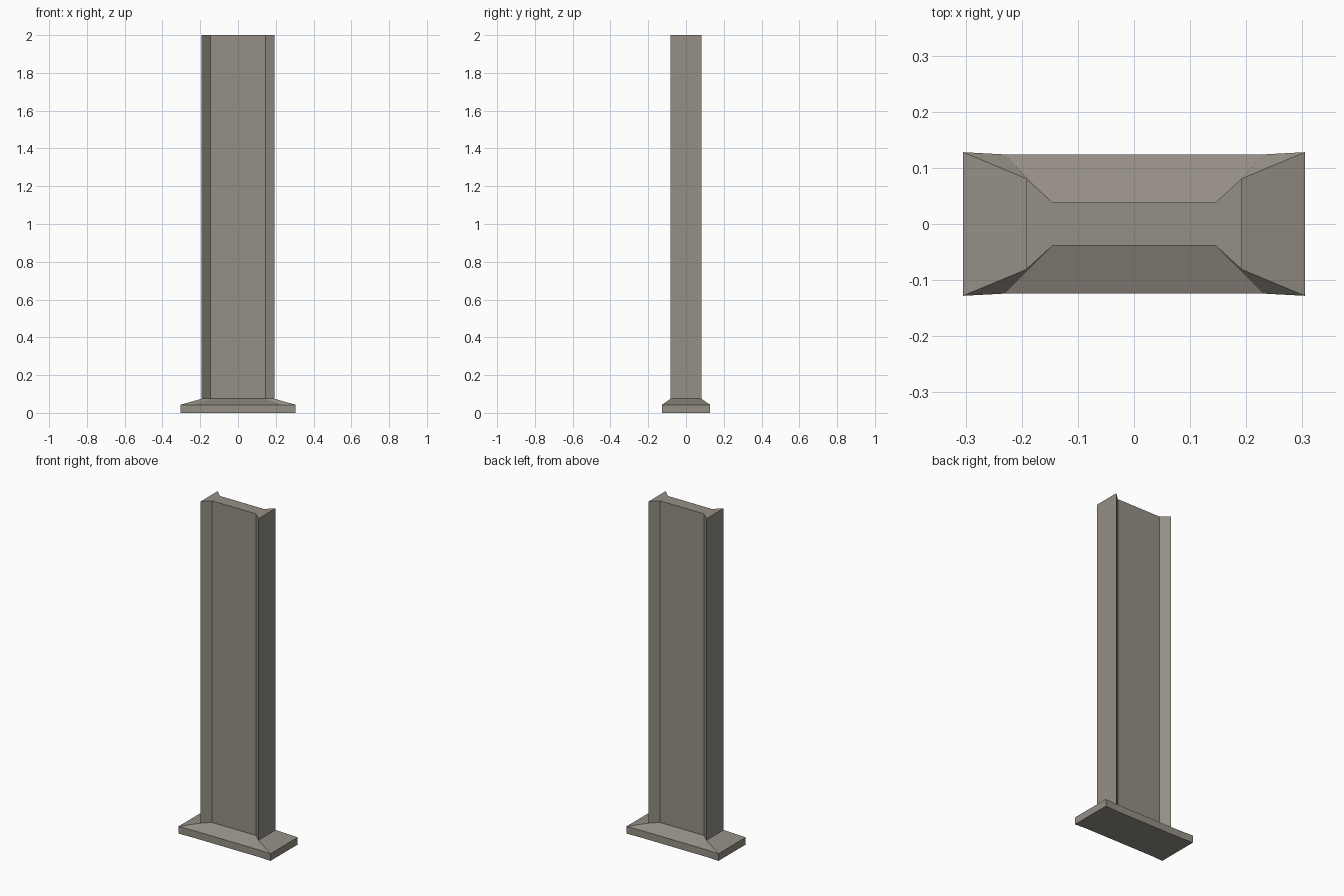
import bpy, bmesh

if "Cube" in bpy.data.objects:
    bpy.data.objects.remove(bpy.data.objects["Cube"])

stone = bpy.data.materials.new("warm grey stone")
stone.diffuse_color = (0.30, 0.275, 0.235, 1)
stone.use_nodes = True
stone.node_tree.nodes["Principled BSDF"].inputs["Base Color"].default_value = stone.diffuse_color


def outline(ox, oy, ix, iy):
    """Eight-point I-shaped outline: outer corners and recessed inner corners."""
    return [(-ox, -oy), (-ix, -iy), (ix, -iy), (ox, -oy),
            (ox, oy), (ix, iy), (-ix, iy), (-ox, oy)]


foot = outline(0.305, 0.128, 0.23, 0.124)
shaft = outline(0.192, 0.081, 0.145, 0.038)

# Pillar: foot slab, sloped shoulder and shaft lofted as one closed surface
bm = bmesh.new()
rings = [[bm.verts.new((x, y, z)) for x, y in pts]
         for pts, z in ((foot, 0), (foot, 0.043), (shaft, 0.075), (shaft, 2.0))]
for low, high in zip(rings, rings[1:]):
    for i in range(8):
        j = (i + 1) % 8
        bm.faces.new((low[i], low[j], high[j], high[i]))
bm.faces.new(rings[0][::-1])
bm.faces.new(rings[-1])
bmesh.ops.recalc_face_normals(bm, faces=bm.faces)

mesh = bpy.data.meshes.new("pillar")
bm.to_mesh(mesh)
bm.free()
mesh.materials.append(stone)
pillar = bpy.data.objects.new("pillar", mesh)
bpy.context.collection.objects.link(pillar)
